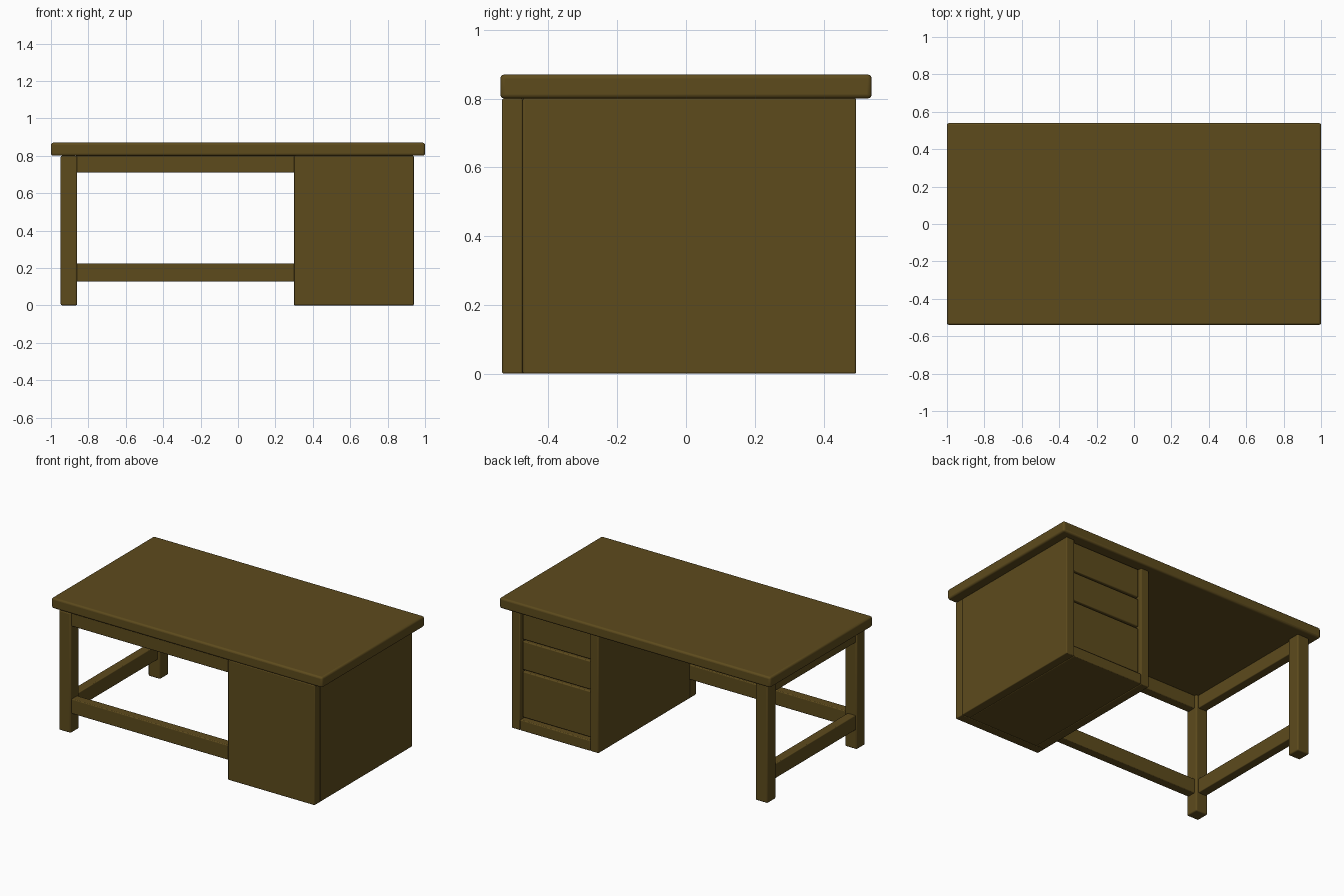
import bpy

if "Cube" in bpy.data.objects:
    bpy.data.objects.remove(bpy.data.objects["Cube"])

wood = bpy.data.materials.new("dark_wood")
wood.diffuse_color = (0.11, 0.07, 0.012, 1)
wood.use_nodes = True
wood.node_tree.nodes["Principled BSDF"].inputs["Base Color"].default_value = wood.diffuse_color


def box(name, x, y, z, bevel=0.005):
    """Bevelled board given its (min, max) extent on each axis."""
    bpy.ops.mesh.primitive_cube_add(
        size=1, location=[(a + b) / 2 for a, b in (x, y, z)])
    ob = bpy.context.object
    ob.name = name
    ob.scale = [b - a for a, b in (x, y, z)]
    bpy.ops.object.transform_apply(location=False, rotation=False, scale=True)
    ob.data.materials.append(wood)
    mod = ob.modifiers.new("soft_edges", 'BEVEL')
    mod.width = bevel
    mod.segments = 3
    bpy.ops.object.shade_smooth_by_angle()
    return ob


FRONT, BACK = -0.535, 0.495      # frame depth
TOP_Z = 0.80                     # underside of the desktop
LEG = 0.088
LEFT = -0.948
CAB_L, CAB_R, WALL = 0.30, 0.94, 0.06

# Desktop
box("desktop", (-1, 1), (-0.54, 0.54), (TOP_Z, 0.87), 0.012)

# Legs on the open side
box("front_leg", (LEFT, LEFT + LEG), (FRONT, FRONT + LEG), (0, TOP_Z), 0.008)
box("back_leg", (LEFT, LEFT + LEG), (BACK - LEG, BACK), (0, TOP_Z), 0.008)

# Aprons under the top and stretchers near the floor
for name, z in (("apron", (0.71, TOP_Z)), ("stretcher", (0.127, 0.225))):
    box("front_" + name, (LEFT + LEG - 0.01, CAB_L + 0.01),
        (FRONT + 0.01, FRONT + 0.07), z)
    box("side_" + name, (LEFT + 0.01, LEFT + 0.07),
        (FRONT + LEG - 0.01, BACK - LEG + 0.01), z)

# Cabinet carcass
box("cabinet_front_panel", (CAB_L, CAB_R), (FRONT, -0.475), (0, TOP_Z))
for name, x in (("inner", CAB_L), ("outer", CAB_R - WALL)):
    box(f"cabinet_{name}_wall", (x, x + WALL), (-0.475, BACK), (0, TOP_Z))
box("cabinet_base", (CAB_L + WALL, CAB_R - WALL), (-0.475, BACK), (0, 0.07))

# Drawers facing the back, slightly recessed with narrow gaps
for name, z in (("lower", (0.082, 0.388)), ("middle", (0.40, 0.59)),
                ("upper", (0.602, 0.795))):
    box(name + "_drawer", (CAB_L + WALL + 0.006, CAB_R - WALL - 0.006),
        (-0.46, BACK - 0.018), z, 0.006)
